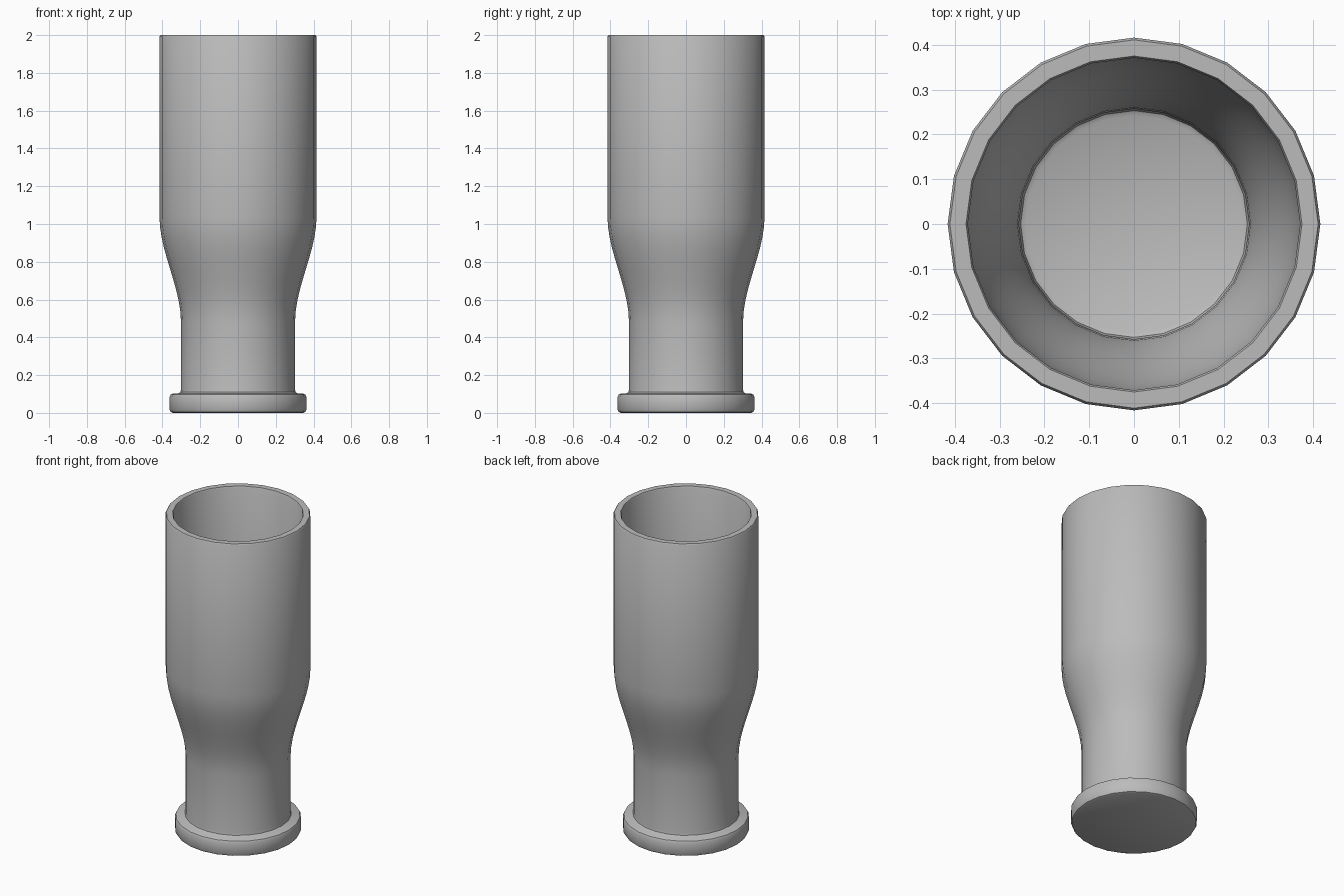
import bpy
import bmesh
import math

cube = bpy.data.objects.get("Cube")
if cube:
    bpy.data.objects.remove(cube)

SIDES = 24
WALL = 0.045

# Single grey material
grey = bpy.data.materials.new("plain grey")
grey.use_nodes = True
colour = (0.5, 0.5, 0.5, 1)
grey.diffuse_color = colour
grey.node_tree.nodes["Principled BSDF"].inputs["Base Color"].default_value = colour


def shoulder(low, high, z0=0.48, z1=1.04, steps=10):
    """S-curve of (radius, height) from the neck up to the wide body."""
    points = []
    for i in range(steps + 1):
        t = i / steps
        ease = t * t * (3 - 2 * t)
        points.append((low + (high - low) * ease, z0 + (z1 - z0) * t))
    return points


def lathe(name, profile):
    """Revolve a (radius, height) profile that starts and ends on the axis."""
    bm = bmesh.new()
    rings = []
    for r, z in profile:
        if r == 0:
            rings.append([bm.verts.new((0, 0, z))] * SIDES)
        else:
            rings.append([bm.verts.new((r * math.cos(math.tau * i / SIDES),
                                        r * math.sin(math.tau * i / SIDES), z))
                          for i in range(SIDES)])
    for a, b in zip(rings, rings[1:]):
        for i in range(SIDES):
            j = (i + 1) % SIDES
            bm.faces.new(list(dict.fromkeys((a[i], a[j], b[j], b[i]))))
    bmesh.ops.recalc_face_normals(bm, faces=bm.faces)
    mesh = bpy.data.meshes.new(name)
    bm.to_mesh(mesh)
    bm.free()
    mesh.materials.append(grey)
    obj = bpy.data.objects.new(name, mesh)
    bpy.context.collection.objects.link(obj)
    bpy.ops.object.select_all(action='DESELECT')
    obj.select_set(True)
    bpy.context.view_layer.objects.active = obj
    bpy.ops.object.shade_smooth_by_angle(angle=math.radians(35))


# Foot with softened edges, then the outer wall up to the rim
foot = [(0, 0), (0.345, 0), (0.356, 0.005), (0.362, 0.017),
        (0.362, 0.085), (0.356, 0.097), (0.345, 0.102), (0.315, 0.104),
        (0.305, 0.11), (0.302, 0.125)]
outer = foot + shoulder(0.302, 0.416) + [(0.416, 1.992), (0.411, 2.0)]

# Rim and inner wall down to a rounded floor
inner = [(0.375, 2.0), (0.371, 1.992)]
inner += reversed(shoulder(0.302 - WALL, 0.416 - WALL))
inner += [(0.257, 0.12), (0.253, 0.108), (0.242, 0.102), (0, 0.102)]

lathe("hollow_cup", outer + inner)
